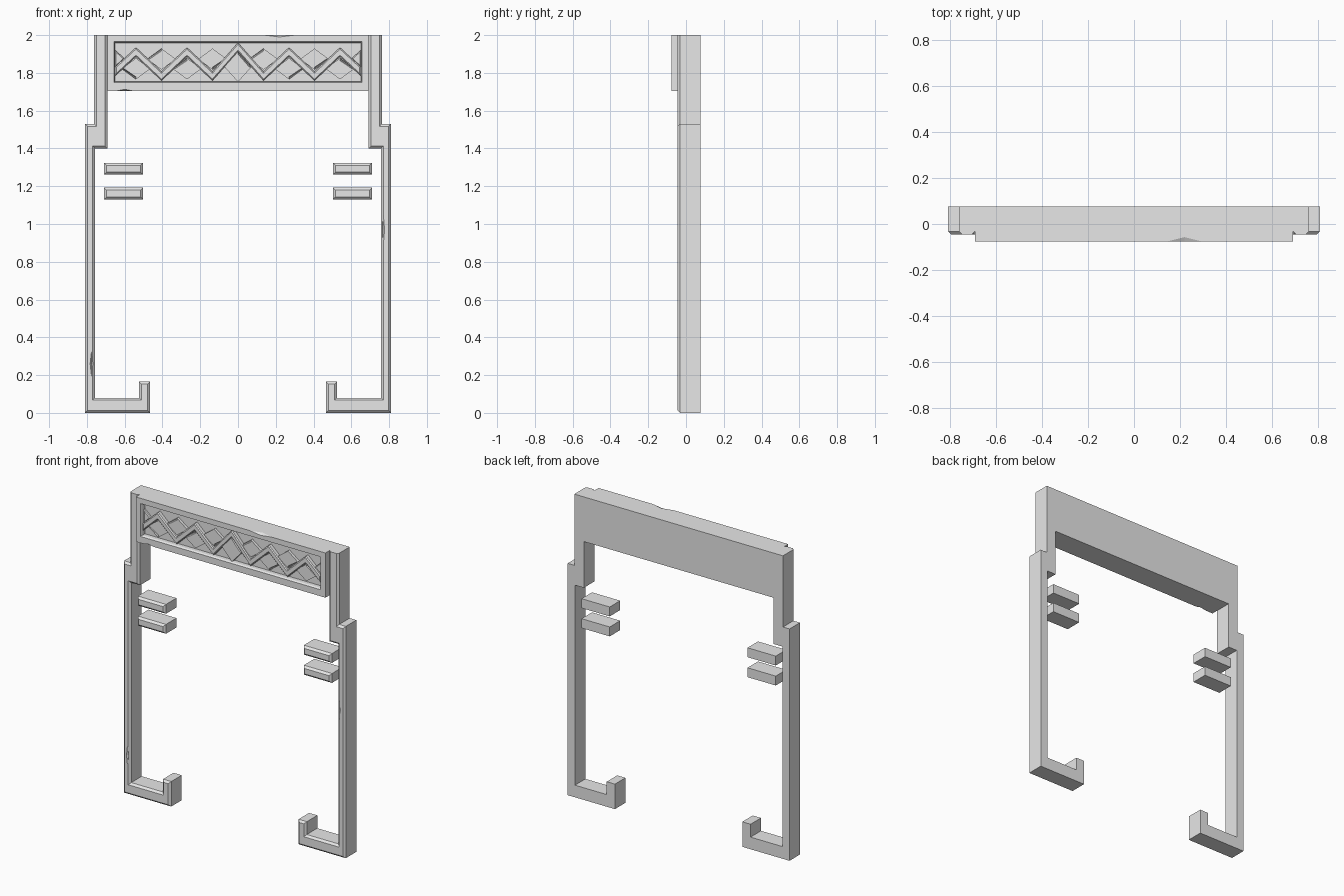
import bpy
import bmesh
from mathutils import Vector

cube = bpy.data.objects.get("Cube")
if cube:
    bpy.data.objects.remove(cube, do_unlink=True)

stone = bpy.data.materials.new("grey stone")
stone.use_nodes = True
stone.diffuse_color = (0.8, 0.8, 0.8, 1)
stone.node_tree.nodes["Principled BSDF"].inputs["Base Color"].default_value = (0.8, 0.8, 0.8, 1)

BACK, FRONT, POST_FRONT, FLOOR = 0.077, -0.077, -0.045, -0.04
HEIGHT = 2.0


def finish(name, bm):
    bmesh.ops.recalc_face_normals(bm, faces=bm.faces)
    mesh = bpy.data.meshes.new(name)
    bm.to_mesh(mesh)
    bm.free()
    mesh.materials.append(stone)
    obj = bpy.data.objects.new(name, mesh)
    bpy.context.collection.objects.link(obj)
    return obj


def front_face(bm):
    return min(bm.faces, key=lambda f: f.calc_center_median().y)


def prism(points, front, back, bevel=0.0):
    """Extrude an x-z outline in depth and chamfer its front rim."""
    bm = bmesh.new()
    face = bm.faces.new([bm.verts.new((x, back, z)) for x, z in points])
    out = bmesh.ops.extrude_face_region(bm, geom=[face])
    for v in out["geom"]:
        if isinstance(v, bmesh.types.BMVert):
            v.co.y = front
    bmesh.ops.recalc_face_normals(bm, faces=bm.faces)
    if bevel:
        rim = [e for e in front_face(bm).edges
               if min(v.co.z for v in e.verts) < HEIGHT - 0.001]
        bmesh.ops.bevel(bm, geom=rim, offset=bevel, segments=1,
                        affect='EDGES', profile=0.5)
    return bm


def chip(obj, centre, size):
    """Knock a small faceted chip out of an edge."""
    bm = bmesh.new()
    for axis in range(3):
        for sign in (-1, 1):
            p = Vector(centre)
            p[axis] += sign * size[axis]
            bm.verts.new(p)
    bmesh.ops.convex_hull(bm, input=bm.verts)
    cutter = finish("chip_cutter", bm)
    cutter.hide_render = True
    mod = obj.modifiers.new("chip", 'BOOLEAN')
    mod.operation = 'DIFFERENCE'
    mod.solver = 'EXACT'
    mod.object = cutter
    bpy.context.view_layer.objects.active = obj
    bpy.ops.object.modifier_apply(modifier=mod.name)
    bpy.data.objects.remove(cutter, do_unlink=True)


# Side posts with hooked feet, and the floating pairs of blocks
POST = [(0.465, 0), (0.81, 0), (0.81, 1.53), (0.762, 1.53), (0.762, HEIGHT),
        (0.692, HEIGHT), (0.692, 1.4), (0.757, 1.4), (0.757, 0.08),
        (0.525, 0.08), (0.525, 0.165), (0.465, 0.165)]
posts = {}
for side, s in (("left", 1), ("right", -1)):
    posts[side] = finish(side + "_post",
                         prism([(s * x, z) for x, z in POST], POST_FRONT, BACK, 0.013))
    for level, low in (("lower", 1.13), ("upper", 1.262)):
        box = [(s * x, z) for x, z in ((0.503, low), (0.709, low),
                                       (0.709, low + 0.062), (0.503, low + 0.062))]
        finish(f"{side}_{level}_block", prism(box, POST_FRONT, BACK, 0.013))

chip(posts["left"], (0.768, POST_FRONT, 0.97), (0.008, 0.01, 0.1))
chip(posts["right"], (-0.775, POST_FRONT, 0.26), (0.008, 0.01, 0.07))

# Lintel with a sunken front panel
W, LOW = 0.692, 1.705
bm = prism([(-W, LOW), (W, LOW), (W, HEIGHT), (-W, HEIGHT)], FRONT, BACK)
panel = front_face(bm)
bmesh.ops.inset_region(bm, faces=[panel], thickness=0.03)
for v in panel.verts:
    v.co.x = 0.657 if v.co.x > 0 else -0.657
    v.co.z = 1.965 if v.co.z > 1.85 else 1.748
bmesh.ops.inset_region(bm, faces=[panel], thickness=0.008, depth=0)
for v in panel.verts:
    v.co.y = FRONT + 0.012
walls = bmesh.ops.extrude_face_region(bm, geom=[panel])
for v in walls["geom"]:
    if isinstance(v, bmesh.types.BMVert):
        v.co.y = FLOOR
bm.faces.remove(panel) if panel.is_valid else None
lintel = finish("lintel", bm)
chip(lintel, (0.22, FRONT, HEIGHT), (0.08, 0.02, 0.01))
chip(lintel, (-0.6, FRONT, LOW), (0.04, 0.015, 0.008))

# Zigzag band across the panel, tallest in the middle
STEP, PEAK, DIP, HALF = 0.135, 1.91, 1.783, 0.024
line = [(-0.65, 1.808)]
for i in range(-4, 5):
    line.append((i * STEP, 1.936 if i == 0 else DIP if i % 2 else PEAK))
line.append((0.65, 1.808))
band = [(x, z + HALF) for x, z in line] + [(x, z - HALF) for x, z in reversed(line)]
finish("zigzag_band", prism(band, -0.068, FLOOR + 0.002, 0.006))


def diamond(name, x, z, w, h, front):
    bm = prism([(x - w, z), (x, z - h), (x + w, z), (x, z + h)], front, FLOOR + 0.002)
    for thickness, depth in ((0.013, 0), (0.005, -0.012)):
        bmesh.ops.inset_region(bm, faces=[min(
            (f for f in bm.faces if abs(f.normal.y) > 0.9 and f.normal.y < 0),
            key=lambda f: f.calc_area())], thickness=thickness, depth=depth)
    finish(name, bm)


# Hollow diamonds tucked under each peak and over each dip
for i in range(-4, 5):
    if i == 0:
        diamond("centre_diamond", 0, 1.832, 0.072, 0.08, -0.064)
    else:
        z = 1.873 if i % 2 else 1.822
        diamond(f"diamond_{i + 5}", i * STEP, z, 0.076, 0.056, -0.058)
        diamond(f"small_diamond_{i + 5}", i * STEP, z, 0.036, 0.027, -0.052)

# Half diamonds at the panel ends
for side, s in (("left", 1), ("right", -1)):
    tri = [(s * 0.65, 1.92), (s * 0.6, 1.875), (s * 0.65, 1.83)]
    finish(side + "_half_diamond", prism(tri, -0.056, FLOOR + 0.002, 0.005))
